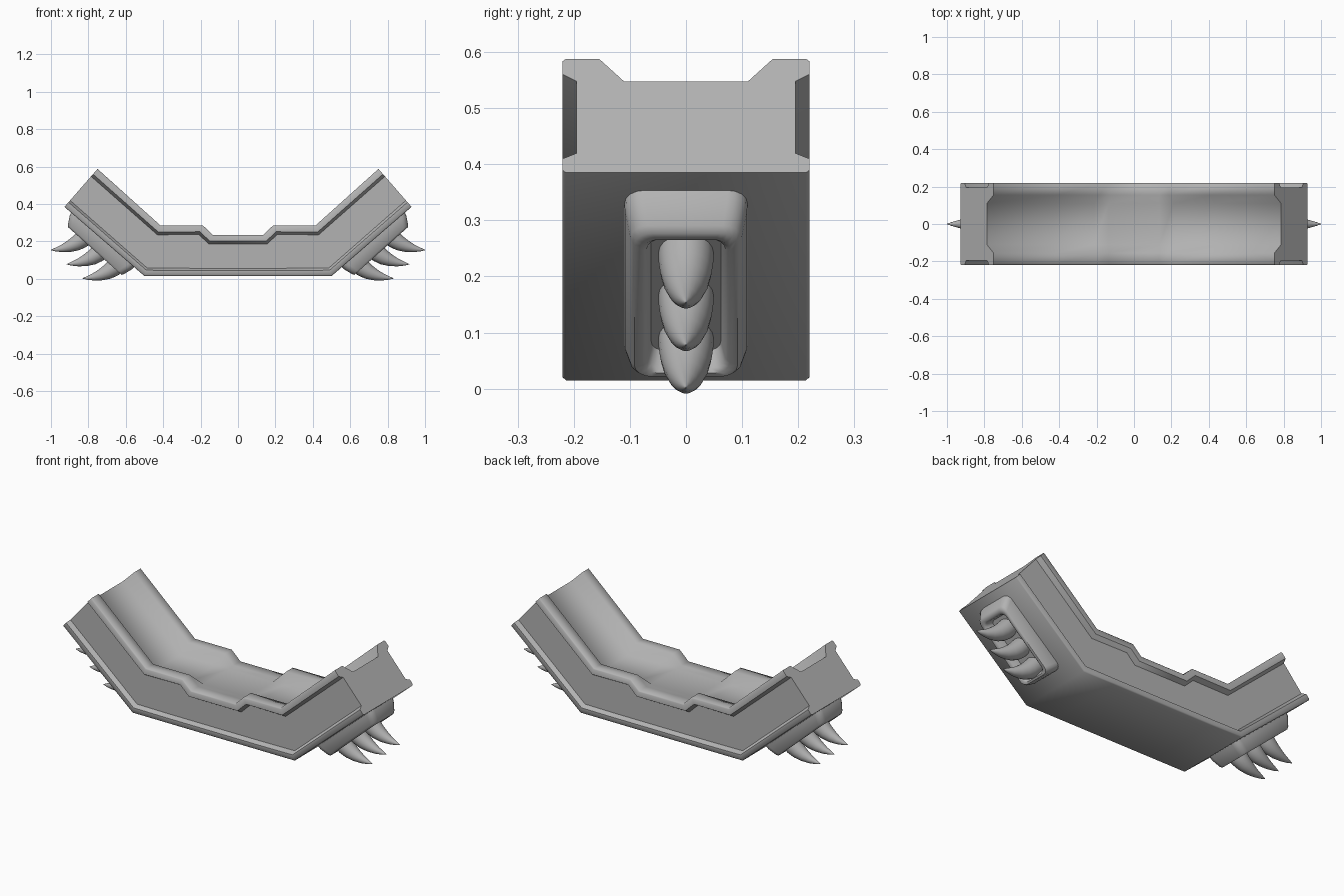
import bpy, bmesh, math
from mathutils import Vector

cube = bpy.data.objects.get("Cube")
if cube:
    bpy.data.objects.remove(cube, do_unlink=True)

grey = bpy.data.materials.new("plain grey")
grey.use_nodes = True
COLOUR = (0.45, 0.45, 0.45, 1)
grey.diffuse_color = COLOUR
grey.node_tree.nodes["Principled BSDF"].inputs["Base Color"].default_value = COLOUR


def loft(name, rings, angle=50, mirror=False):
    """Skin a list of closed rings, cap both ends and shade smooth."""
    bm = bmesh.new()
    loops = [[bm.verts.new(p) for p in ring] for ring in rings]
    for a, b in zip(loops, loops[1:]):
        n = len(a)
        for i in range(n):
            j = (i + 1) % n
            bm.faces.new((a[i], a[j], b[j], b[i]))
    bm.faces.new(loops[0])
    bm.faces.new(loops[-1])
    bmesh.ops.recalc_face_normals(bm, faces=bm.faces)
    mesh = bpy.data.meshes.new(name)
    bm.to_mesh(mesh)
    bm.free()
    mesh.materials.append(grey)
    ob = bpy.data.objects.new(name, mesh)
    bpy.context.collection.objects.link(ob)
    bpy.ops.object.select_all(action='DESELECT')
    ob.select_set(True)
    bpy.context.view_layer.objects.active = ob
    bpy.ops.object.shade_smooth_by_angle(angle=math.radians(angle))
    if mirror:
        ob.modifiers.new("Mirror", 'MIRROR')
    return ob


# Channel body: cross-sections from top point to bottom point (x, z), with floor depth
stations = [((0.135, 0.235), (0.235, 0.015), 0.004),
            ((0.188, 0.286), (0.31, 0.015), 0.058),
            ((0.415, 0.286), (0.50, 0.015), 0.056),
            ((0.751, 0.588), (0.928, 0.385), 0.054)]


def section(top, bottom, floor, side):
    t, b = Vector(top), Vector(bottom)
    length = (b - t).length
    d = (b - t) / length
    half = [(0.11, floor), (0.155, 0.0), (0.214, 0.0), (0.22, 0.006),
            (0.22, 0.037), (0.195, 0.053),                       # upper rim
            (0.195, length - 0.046), (0.22, length - 0.033),     # lower rim
            (0.22, length - 0.006), (0.214, length)]
    profile = half + [(-y, s) for y, s in reversed(half)]
    ring = []
    for y, s in profile:
        p = t + d * s
        ring.append((side * p.x, y, p.y))
    return ring


rings = [section(*s, -1) for s in reversed(stations)] + [section(*s, 1) for s in stations]
loft("channel_body", rings)

# Local frame of the sloping outer face: distance along it, y, distance out of it
ORIGIN = Vector((0.51, 0, 0.015))
ALONG = Vector((0.746, 0, 0.665))
OUT = Vector((0.665, 0, -0.746))


def on_slope(a, y, n):
    return ORIGIN + ALONG * a + Vector((0, y, 0)) + OUT * n


def rounded_rect(a0, a1, w, r, n, steps=4):
    ring = []
    corners = [(a1 - r, w - r, 0), (a0 + r, w - r, 90),
               (a0 + r, -w + r, 180), (a1 - r, -w + r, 270)]
    for ca, cy, start in corners:
        for k in range(steps + 1):
            t = math.radians(start + 90 * k / steps)
            ring.append(on_slope(ca + r * math.cos(t), cy + r * math.sin(t), n))
    return ring


# Raised mounting pad with a rounded rim and a sunken middle
loft("spike_pads", [
    rounded_rect(0.065, 0.512, 0.110, 0.035, -0.01),
    rounded_rect(0.068, 0.508, 0.109, 0.035, 0.015),
    rounded_rect(0.082, 0.482, 0.099, 0.033, 0.060),
    rounded_rect(0.088, 0.472, 0.092, 0.031, 0.070),
    rounded_rect(0.098, 0.455, 0.078, 0.028, 0.070),
    rounded_rect(0.103, 0.447, 0.070, 0.026, 0.062),
    rounded_rect(0.108, 0.436, 0.062, 0.024, 0.025)], mirror=True)

# Curved spikes: (offset along, height out, radius)
SPIKE = [(0.0, 0.010, 0.049), (0.0, 0.045, 0.049), (0.004, 0.075, 0.046),
         (0.013, 0.108, 0.040), (0.029, 0.143, 0.031), (0.050, 0.177, 0.020),
         (0.072, 0.204, 0.010), (0.089, 0.223, 0.001)]
for number, base in enumerate((0.142, 0.256, 0.370), 1):
    rings = []
    for i, (a, n, r) in enumerate(SPIKE):
        before, after = SPIKE[max(i - 1, 0)], SPIKE[min(i + 1, len(SPIKE) - 1)]
        lean = math.atan2(after[0] - before[0], after[1] - before[1])
        ring = []
        for k in range(20):
            t = math.tau * k / 20
            u = r * math.cos(t)
            ring.append(on_slope(base + a + u * math.cos(lean),
                                 r * math.sin(t), n - u * math.sin(lean)))
        rings.append(ring)
    loft(f"spikes_{number}", rings, 60, mirror=True)
